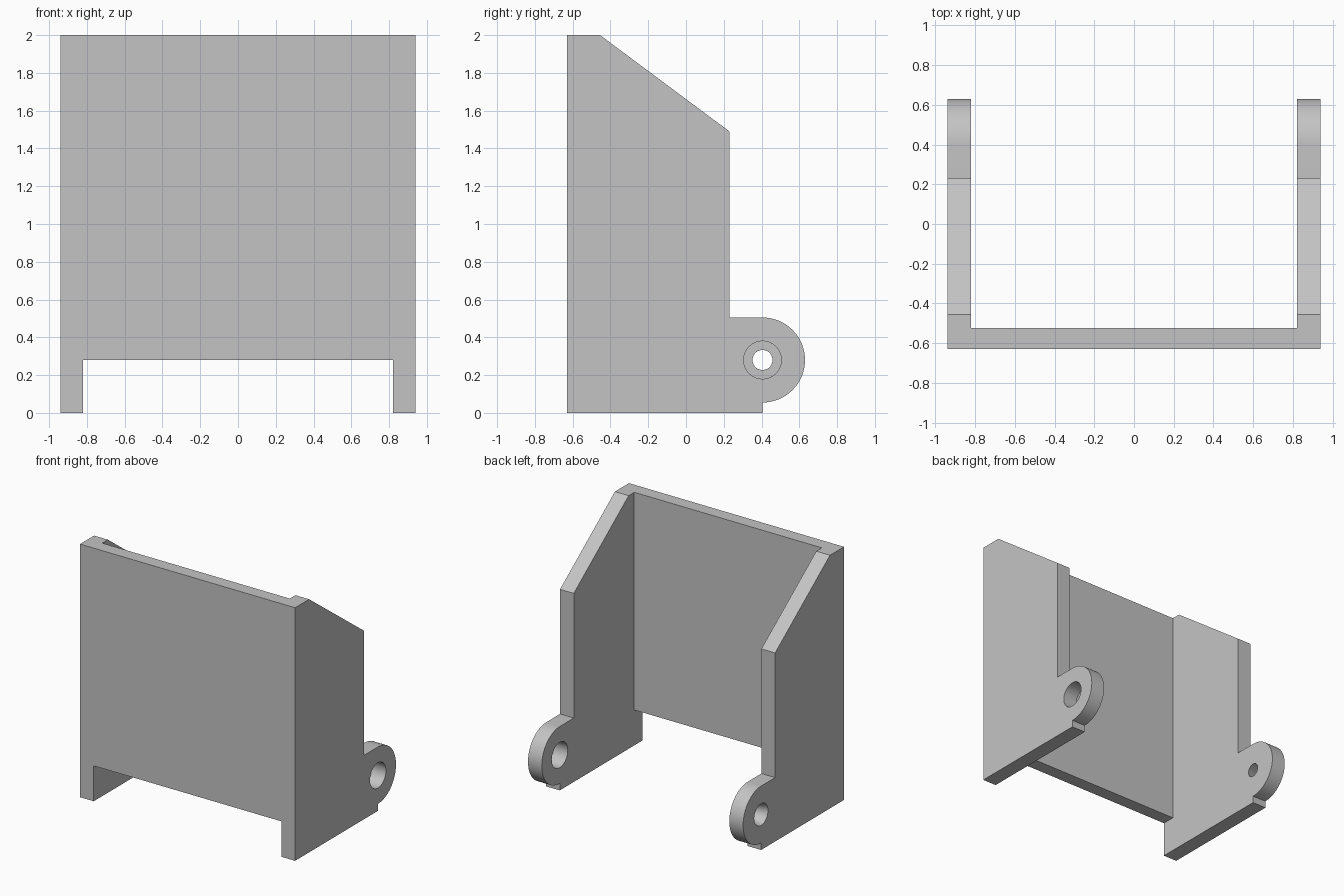
import bpy
import bmesh
from math import sin, cos, pi, radians

cube = bpy.data.objects.get("Cube")
if cube:
    bpy.data.objects.remove(cube, do_unlink=True)

grey = bpy.data.materials.new("plain_grey")
grey.use_nodes = True
colour = (0.55, 0.55, 0.55, 1)
grey.diffuse_color = colour
grey.node_tree.nodes["Principled BSDF"].inputs["Base Color"].default_value = colour

OUTER, INNER = 0.94, 0.82      # side plate faces
FRONT, TOP = -0.63, 2.0
EYE_Y, EYE_Z, EYE_R = 0.405, 0.28, 0.225


def arc(radius, start, end, steps):
    angles = [start + (end - start) * i / steps for i in range(steps + 1)]
    return [(EYE_Y + radius * cos(a), EYE_Z + radius * sin(a)) for a in angles]


def finish(name, bm):
    bmesh.ops.recalc_face_normals(bm, faces=bm.faces)
    mesh = bpy.data.meshes.new(name)
    bm.to_mesh(mesh)
    bm.free()
    mesh.materials.append(grey)
    obj = bpy.data.objects.new(name, mesh)
    bpy.context.collection.objects.link(obj)
    bpy.ops.object.select_all(action="DESELECT")
    obj.select_set(True)
    bpy.context.view_layer.objects.active = obj
    bpy.ops.object.shade_smooth_by_angle(angle=radians(30))
    return obj


def side_plate(name, side, outer_hole, inner_hole):
    """Side profile with a rounded hinge eye; the hole may taper inward."""
    outline = [(FRONT, 0), (EYE_Y, 0)] + arc(EYE_R, -pi / 2, pi / 2, 32)
    outline += [(0.23, EYE_Z + EYE_R), (0.23, 1.49), (-0.455, TOP), (FRONT, TOP)]
    bm = bmesh.new()
    loops = []
    for x, radius in ((side * OUTER, outer_hole), (side * INNER, inner_hole)):
        cap_edges, pair = [], []
        for points in (outline, arc(radius, 0, 2 * pi, 40)[:-1]):
            ring = [bm.verts.new((x, y, z)) for y, z in points]
            cap_edges += [bm.edges.new((ring[i - 1], ring[i])) for i in range(len(ring))]
            pair.append(ring)
        bmesh.ops.triangle_fill(bm, edges=cap_edges, use_beauty=True, normal=(side, 0, 0))
        loops.append(pair)
    # Rim of the plate and wall of the hole
    for a, b in zip(*loops):
        for i in range(len(a)):
            bm.faces.new((a[i - 1], a[i], b[i], b[i - 1]))
    # Merge the flat cap triangles
    bmesh.ops.recalc_face_normals(bm, faces=bm.faces)
    return finish(name, bm)


# Hinge plates: straight hole on the left, tapered screw hole on the right
side_plate("left_side_plate", 1, 0.1, 0.1)
side_plate("right_side_plate", -1, 0.086, 0.053)

# Front panel between the plates
bm = bmesh.new()
bmesh.ops.create_cube(bm, size=1)
low, back = 0.28, -0.525
for v in bm.verts:
    v.co.x = INNER if v.co.x > 0 else -INNER
    v.co.y = back if v.co.y > 0 else FRONT
    v.co.z = TOP if v.co.z > 0 else low
finish("front_panel", bm)
